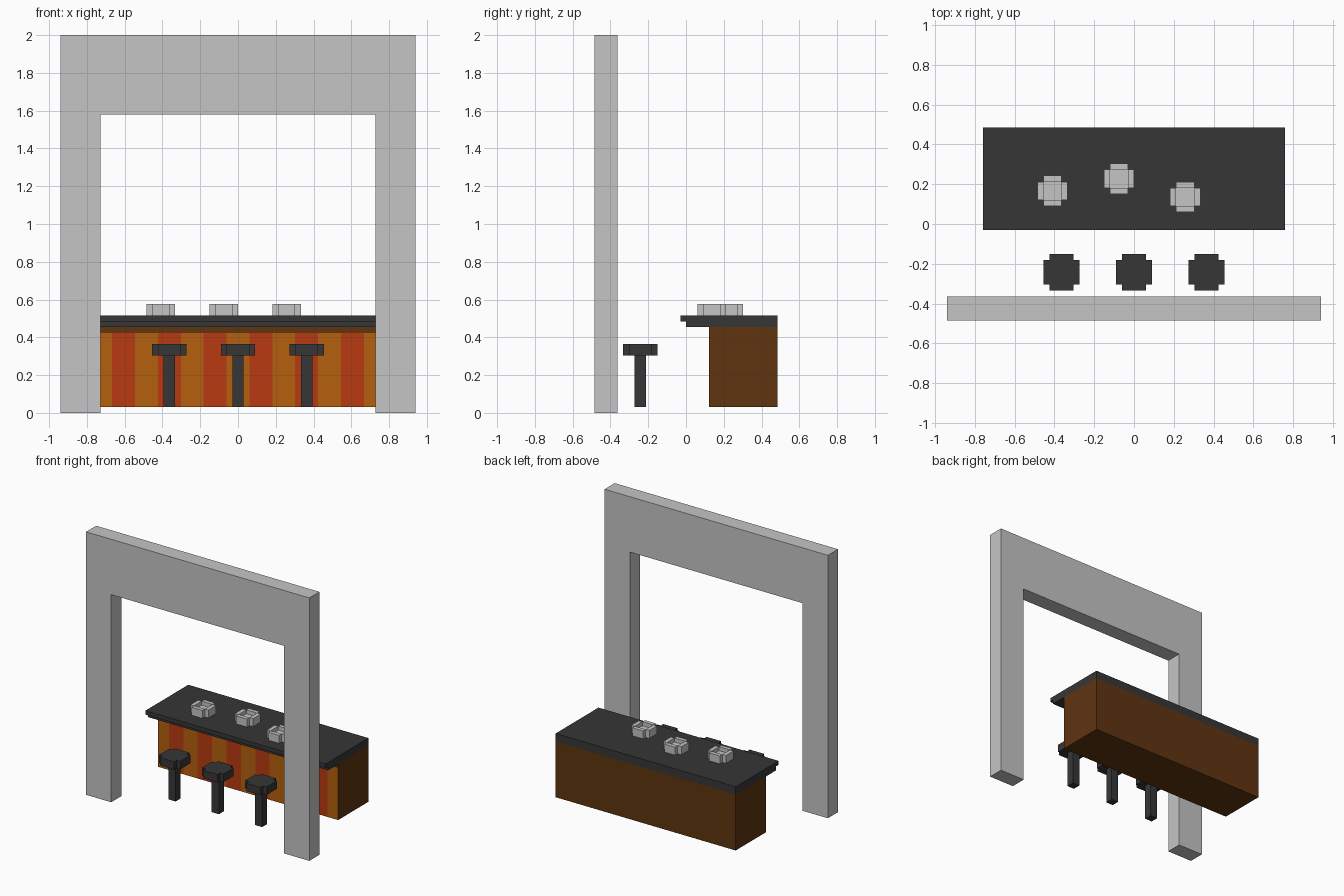
import bpy, bmesh
from mathutils import Vector

if "Cube" in bpy.data.objects:
    bpy.data.objects.remove(bpy.data.objects["Cube"])

U = 2 / 66  # the model sits on a regular grid of this pitch


def material(name, rgb):
    m = bpy.data.materials.new(name)
    m.diffuse_color = (*rgb, 1)
    m.use_nodes = True
    m.node_tree.nodes["Principled BSDF"].inputs["Base Color"].default_value = m.diffuse_color
    return m


GREY = material("light_grey", (0.56, 0.56, 0.56))
DARK = material("charcoal", (0.037, 0.037, 0.037))
BROWN = material("brown_wood", (0.115, 0.035, 0.005))
ORANGE = material("orange_panel", (0.46, 0.117, 0.0045))
RED = material("red_panel", (0.48, 0.042, 0.005))


def finish(name, bm, mats):
    bmesh.ops.recalc_face_normals(bm, faces=bm.faces)
    me = bpy.data.meshes.new(name)
    bm.to_mesh(me)
    bm.free()
    for m in mats:
        me.materials.append(m)
    ob = bpy.data.objects.new(name, me)
    bpy.context.collection.objects.link(ob)
    return ob


def prism(bm, outline, direction):
    """Extrude a closed outline (grid units) along a direction."""
    face = bm.faces.new([bm.verts.new(Vector(p) * U) for p in outline])
    ext = bmesh.ops.extrude_face_region(bm, geom=[face], use_keep_orig=True)
    moved = [g for g in ext["geom"] if isinstance(g, bmesh.types.BMVert)]
    bmesh.ops.translate(bm, verts=moved, vec=Vector(direction) * U)


def cross(cx, cy, z, r, s):
    """Plus-shaped outline: arm reach r, arm half width s."""
    pts = [(r, -s), (r, s), (s, s), (s, r), (-s, r), (-s, s),
           (-r, s), (-r, -s), (-s, -s), (-s, -r), (s, -r), (s, -s)]
    return [(cx + x, cy + y, z) for x, y in pts]


def box(bm, x0, x1, y0, y1, z0, z1):
    prism(bm, [(x0, y0, z0), (x1, y0, z0), (x1, y1, z0), (x0, y1, z0)], (0, 0, z1 - z0))


# Archway in front of the bar
bm = bmesh.new()
arch = [(-31, 0), (-24, 0), (-24, 52.1), (24, 52.1), (24, 0), (31, 0), (31, 66), (-31, 66)]
prism(bm, [(x, -16, z) for x, z in arch], (0, 4, 0))
finish("archway", bm, [GREY])

# Counter body, front cut into stripes below a plain brown band
bm = bmesh.new()
box(bm, -25, 25, 4, 16, 1, 15)
cuts = [((4 * i + 2) * U, 0, 0) for i in range(-6, 6)]
for co, no in [(c, (1, 0, 0)) for c in cuts] + [((0, 0, 14 * U), (0, 0, 1))]:
    bmesh.ops.bisect_plane(bm, geom=bm.verts[:] + bm.edges[:] + bm.faces[:],
                           plane_co=co, plane_no=no)
bm.normal_update()
for f in bm.faces:
    c = f.calc_center_median() / U
    if abs(c.y - 4) < 0.01 and c.z < 14:
        f.material_index = 1 + int((c.x + 26) // 4) % 2
finish("counter_body", bm, [BROWN, ORANGE, RED])

# Counter top with a stepped front edge
bm = bmesh.new()
step = [(0, 15), (16, 15), (16, 17), (-1, 17), (-1, 16), (0, 16)]
prism(bm, [(-25, y, z) for y, z in step], (50, 0, 0))
finish("counter_top", bm, [DARK])

# Bar stools
for i, x in enumerate((-12, 0, 12)):
    bm = bmesh.new()
    prism(bm, cross(x, -8, 10, 3, 2), (0, 0, 2))
    finish(f"stool_seat_{i + 1}", bm, [DARK])
    bm = bmesh.new()
    box(bm, x - 1, x + 1, -9, -7, 1, 10)
    finish(f"stool_post_{i + 1}", bm, [DARK])

# Small dishes: a floor ringed by four walls
for i, (x, y) in enumerate(((-13.5, 5.5), (-2.5, 7.5), (8.5, 4.5))):
    bm = bmesh.new()
    box(bm, x - 1.5, x + 1.5, y - 1.5, y + 1.5, 17, 18)
    for s in (-1, 1):
        a, b = sorted((1.5 * s, 2.5 * s))
        box(bm, x + a, x + b, y - 1.5, y + 1.5, 17, 19)
        box(bm, x - 1.5, x + 1.5, y + a, y + b, 17, 19)
    finish(f"dish_{i + 1}", bm, [GREY])
